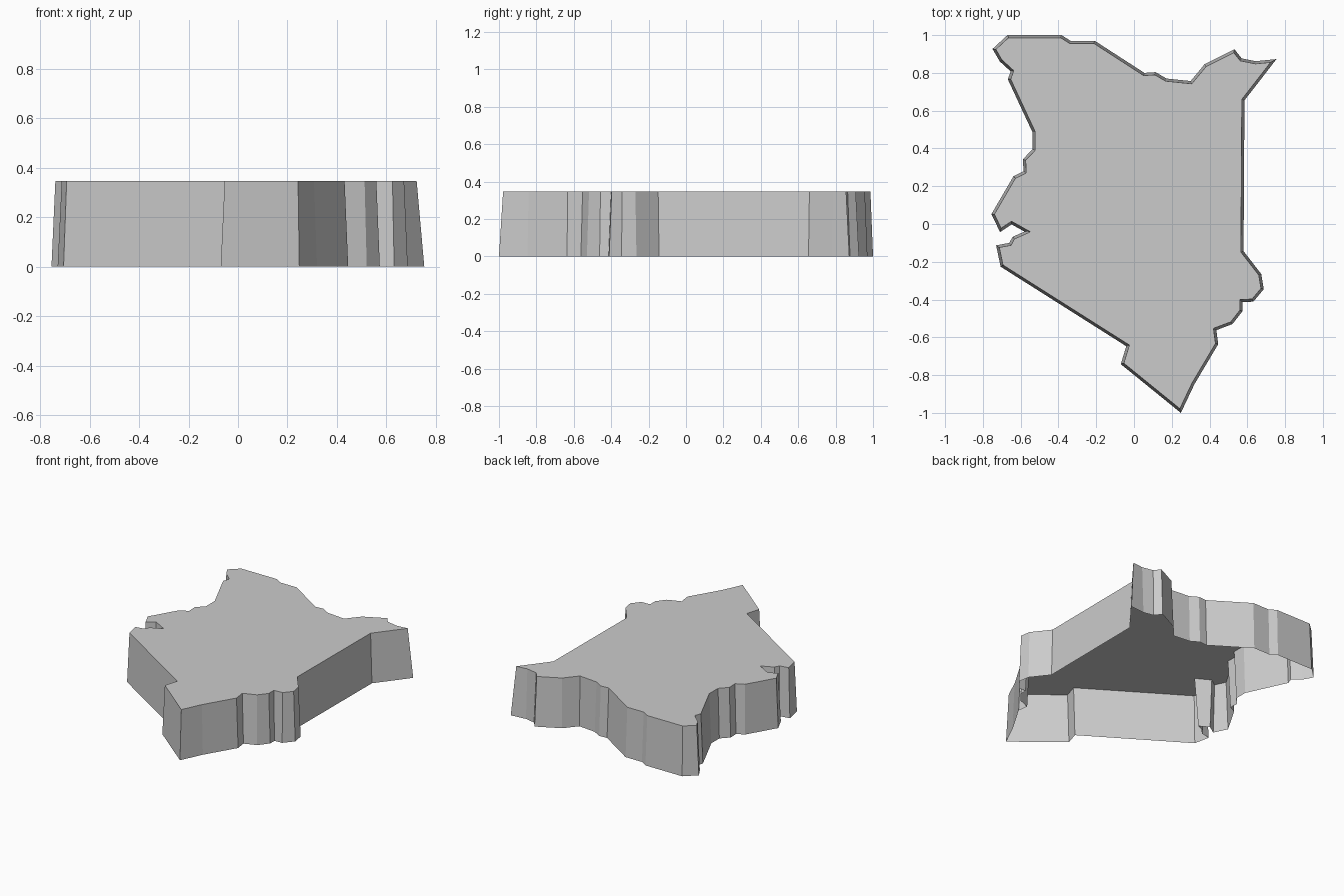
import bpy, bmesh

HEIGHT = 0.347
TAPER = 0.014

# Base outline, clockwise from the north-west corner
outline = [
    (-.67, 1), (-.384, 1), (-.336, .97), (-.208, .97), (.055, .8), (.114, .804),
    (.172, .77), (.3, .757), (.373, .845), (.532, .925), (.57, .877), (.643, .862),
    (.754, .873), (.68, .777), (.585, .655), (.58, -.144), (.674, -.265),
    (.687, -.345), (.632, -.411), (.574, -.414), (.574, -.462), (.521, -.53),
    (.436, -.562), (.446, -.636), (.32, -.848), (.248, -1), (-.07, -.742),
    (-.041, -.647), (-.706, -.226), (-.73, -.113), (-.66, -.1), (-.643, -.068),
    (-.58, -.04), (-.648, -.002), (-.709, -.043), (-.755, .052), (-.638, .253),
    (-.585, .279), (-.588, .343), (-.537, .396), (-.537, .485), (-.668, .766),
    (-.653, .808), (-.711, .861), (-.749, .927),
]

# Plate: inset the outline, lift the inner face; underside stays open
bm = bmesh.new()
top = bm.faces.new([bm.verts.new((x, y, 0)) for x, y in reversed(outline)])
bm.normal_update()
bmesh.ops.inset_region(bm, faces=[top], thickness=TAPER,
                       use_boundary=True, use_even_offset=True)
for v in top.verts:
    v.co.z = HEIGHT
bm.normal_update()

mesh = bpy.data.meshes.new("map_plate")
bm.to_mesh(mesh)
bm.free()
plate = bpy.data.objects.new("map_plate", mesh)
bpy.context.collection.objects.link(plate)
